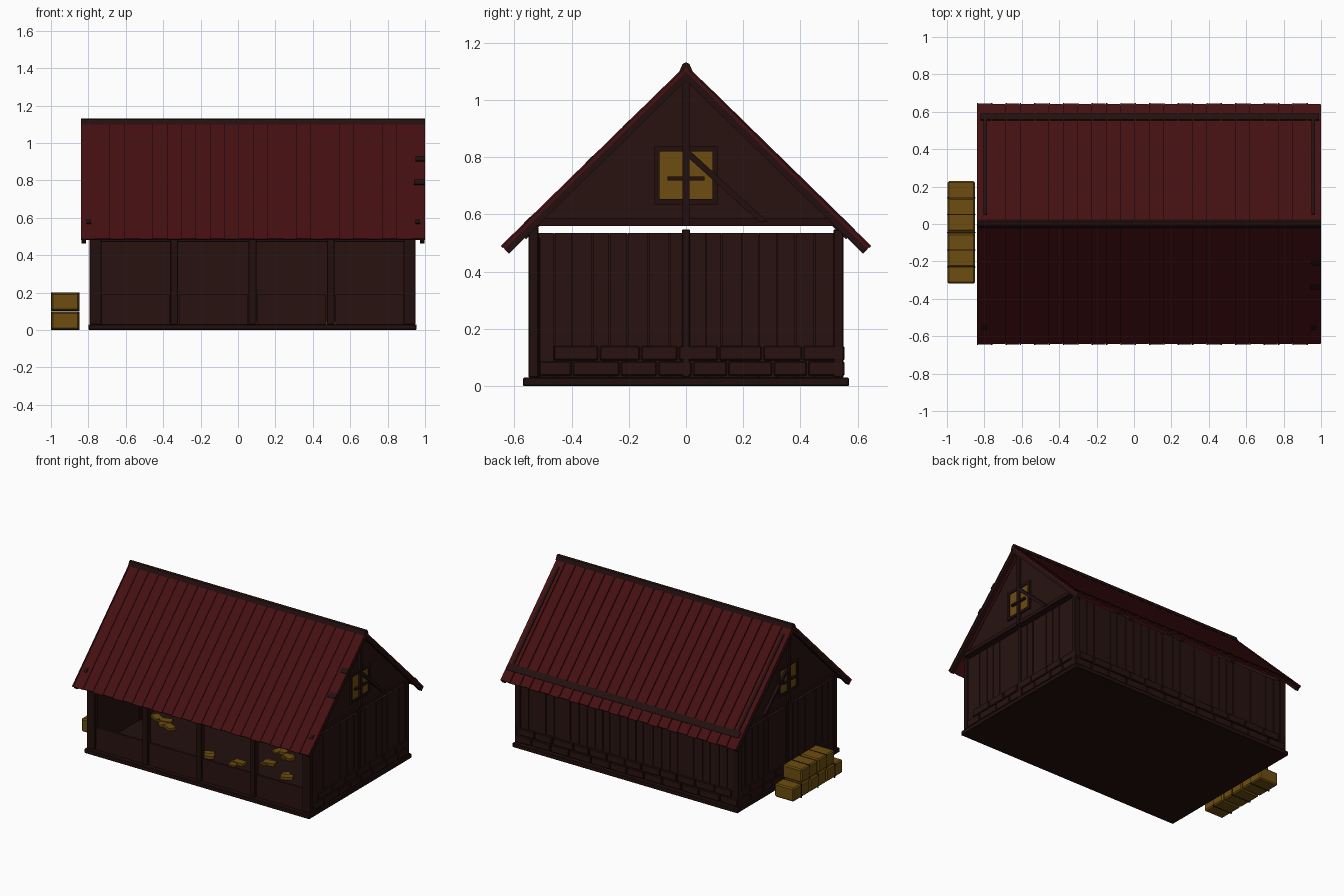
import bpy, bmesh, math, random
from mathutils import Matrix, Vector

random.seed(4)
cube = bpy.data.objects.get("Cube")
if cube:
    bpy.data.objects.remove(cube, do_unlink=True)


def material(name, rgb):
    m = bpy.data.materials.new(name)
    m.use_nodes = True
    m.diffuse_color = (*rgb, 1)
    m.node_tree.nodes["Principled BSDF"].inputs["Base Color"].default_value = (*rgb, 1)
    return m


RED = material("red_roof", (0.058, 0.005, 0.006))
WOOD = material("brown_wood", (0.02, 0.006, 0.005))
DARK = material("dark_wood", (0.016, 0.005, 0.0045))
HAY = material("hay_yellow", (0.15, 0.074, 0.005))


class Part:
    """Collects boxes and prisms into one named object."""

    def __init__(self, name, mat):
        self.name, self.mat, self.bm = name, mat, bmesh.new()

    def box(self, x, y, z, frame=Matrix()):
        size = Matrix.Diagonal((x[1] - x[0], y[1] - y[0], z[1] - z[0], 1))
        mid = Matrix.Translation((sum(x) / 2, sum(y) / 2, sum(z) / 2))
        bmesh.ops.create_cube(self.bm, size=1, matrix=frame @ mid @ size)
        return self

    def prism(self, profile, x0, x1):
        face = self.bm.faces.new([self.bm.verts.new((x0, *p)) for p in profile])
        ext = bmesh.ops.extrude_face_region(self.bm, geom=[face])
        bmesh.ops.translate(self.bm, vec=(x1 - x0, 0, 0),
                            verts=[v for v in ext["geom"] if isinstance(v, bmesh.types.BMVert)])
        return self

    def done(self, bevel=0):
        bmesh.ops.recalc_face_normals(self.bm, faces=self.bm.faces)
        mesh = bpy.data.meshes.new(self.name)
        self.bm.to_mesh(mesh)
        self.bm.free()
        mesh.materials.append(self.mat)
        ob = bpy.data.objects.new(self.name, mesh)
        bpy.context.collection.objects.link(ob)
        if bevel:
            mod = ob.modifiers.new("Bevel", "BEVEL")
            mod.width, mod.segments = bevel, 1
        return ob


MID, HALF = 0.0775, 0.8675           # centre and half length of the building
LEFT, RIGHT = MID - HALF, MID + HALF


def end(side, a, b):
    """x range at one end; a and b measure outwards from the wall face."""
    return tuple(sorted((MID + side * (HALF + a), MID + side * (HALF + b))))


def split(a, b, step, jitter=0.0):
    """Neighbouring ranges of about one step."""
    n = round((b - a) / step)
    cuts = [a + (b - a) * i / n for i in range(n + 1)]
    cuts[1:-1] = [c + random.uniform(-jitter, jitter) for c in cuts[1:-1]]
    return list(zip(cuts, cuts[1:]))


# Base slab
Part("base_slab", DARK).box((LEFT - 0.01, RIGHT + 0.01), (-0.57, 0.57), (0, 0.03)).done(0.004)

# Wall backing, boards and brick courses
for side, label in ((1, "left"), (-1, "right")):
    p = Part(label + "_wall_boards", WOOD).box(end(side, -0.03, -0.012), (-0.53, 0.53), (0.03, 0.533))
    for a, b in split(-0.52, 0.52, 0.065, 0.01):
        p.box(end(side, -0.014, random.uniform(-0.007, -0.002)), (a + 0.002, b - 0.002), (0.03, 0.535))
    p.done()
    p = Part(label + "_wall_bricks", WOOD)
    for row in (0, 1):
        for a, b in split(-0.515 + 0.05 * row, 0.555, 0.14, 0.02):
            p.box(end(side, -0.014, 0.004), (a + 0.003, b - 0.003), (0.036 + 0.054 * row, 0.086 + 0.054 * row))
    p.done(0.004)

p = Part("back_wall_boards", WOOD).box((LEFT + 0.01, RIGHT - 0.01), (0.515, 0.533), (0.03, 0.533))
for a, b in split(LEFT + 0.03, RIGHT - 0.03, 0.065, 0.01):
    p.box((a + 0.002, b - 0.002), (0.53, random.uniform(0.538, 0.543)), (0.03, 0.535))
p.done()
p = Part("back_wall_bricks", WOOD)
for row in (0, 1):
    for a, b in split(LEFT + 0.05 * row, RIGHT - 0.03 * row, 0.14, 0.02):
        p.box((a + 0.003, b - 0.003), (0.53, 0.554), (0.036 + 0.054 * row, 0.086 + 0.054 * row))
p.done(0.004)

# Open front: posts, low panels and top beam
p = Part("front_posts", DARK)
low = Part("front_low_panels", WOOD)
bays = split(LEFT + 0.03, RIGHT - 0.03, 0.42)
for i, x in enumerate([bays[0][0]] + [b for a, b in bays]):
    w = 0.03 if i in (0, len(bays)) else 0.021
    p.box((x - w, x + w), (-0.55, -0.51), (0.03, 0.52))
for a, b in bays:
    low.box((a + 0.025, b - 0.025), (-0.54, -0.525), (0.03, 0.19))
p.box((LEFT, RIGHT), (-0.545, -0.515), (0.47, 0.52)).done(0.003)
low.done()

# Corner, centre and back posts
p = Part("wall_posts", DARK)
for side in (-1, 1):
    for a, b, top in ((-0.55, -0.515, 0.555), (-0.014, 0.014, 0.547), (0.515, 0.55, 0.547)):
        p.box(end(side, -0.04, 0.004), (a, b), (0.03, top))
p.done(0.003)

# Gable ends with window, post, brace and sill beam
for side, label in ((1, "left"), (-1, "right")):
    g0, g1 = end(side, -0.03, 0)
    Part(label + "_gable", WOOD).prism([(-0.535, 0.56), (0.535, 0.56), (0, 1.085)], g0, g1).done()
    Part(label + "_window_pane", HAY).box(end(side, -0.034, 0.004), (-0.095, 0.095), (0.65, 0.825)).done()
    p = Part(label + "_window_frame", DARK)
    for s in (-1, 1):
        p.box(end(side, -0.038, 0.012), tuple(sorted((s * 0.092, s * 0.11))), (0.635, 0.838))
    for z in (0.635, 0.82):
        p.box(end(side, -0.038, 0.012), (-0.11, 0.11), (z, z + 0.018))
    p.box(end(side, 0, 0.02), (-0.065, 0.065), (0.718, 0.732)).done()
    p = Part(label + "_gable_timbers", DARK)
    p.box(end(side, -0.01, 0.018), (-0.012, 0.012), (0.56, 1.08))
    p.box(end(side, -0.01, 0.012), (-0.535, 0.535), (0.56, 0.585))
    x0, x1 = end(side, -0.005, 0.018)
    p.prism([(0, 0.835), (0.285, 0.575), (0.255, 0.575), (0, 0.805)], x0, x1)
    p.done()

# Roof slopes, built in a frame whose y runs down the slope and z points out
X0, X1, LENGTH = -0.84, 1.0, 0.90
ang = math.atan2(0.63, 0.645)
for s, label in ((-1, "front"), (1, "back")):
    down = Vector((0, s * math.cos(ang), -math.sin(ang)))
    out = Vector((0, s * math.sin(ang), math.cos(ang)))
    f = Matrix((Vector((1, 0, 0)), down, out)).transposed().to_4x4()
    f.translation = (0, 0, 1.115)
    p = Part(label + "_roof_sheets", RED).box((X0, X1), (0, LENGTH - 0.004), (-0.012, -0.004), f)
    for i, (a, b) in enumerate(split(X0, X1, 0.0767)):
        p.box((a + 0.002, b - 0.002), (0.005, LENGTH - 0.005 * (i % 2)), (-0.006, 0), f)
        p.box((a, a + 0.007), (0.005, LENGTH), (-0.006, 0.005), f)
    p.done()
    # Rafters and end boards below the sheets
    p = Part(label + "_rafters", DARK)
    for x in (X0 + 0.002, X1 - 0.027):
        p.box((x, x + 0.025), (0.0, LENGTH - 0.002), (-0.034, -0.01), f)
    for a, b in bays[1:]:
        p.box((a - 0.015, a + 0.015), (0.02, LENGTH - 0.08), (-0.04, -0.012), f)
    p.done()
    # Battens and small patches on top of the sheets
    p = Part(label + "_roof_trim", DARK)
    if s > 0:
        p.box((X0 + 0.02, X1 - 0.01), (0.775, 0.82), (-0.002, 0.006), f)
        for x in (X0 + 0.035, X1 - 0.05):
            p.box((x, x + 0.018), (0.07, 0.78), (-0.002, 0.006), f)
    else:
        for d, w in ((0.27, 0.05), (0.45, 0.06)):
            p.box((X1 - w, X1), (d, d + 0.035), (-0.002, 0.006), f)
        for x in (X0 + 0.03, X1 - 0.05):
            p.box((x, x + 0.024), (0.755, 0.785), (-0.002, 0.006), f)
    p.done()

# Ridge cap
Part("ridge_cap", DARK).prism([(-0.024, 1.098), (-0.012, 1.126), (0, 1.131), (0.012, 1.126),
                               (0.024, 1.098)], X0, X1).done()

# Stacked hay bales with straps
bales, straps = Part("hay_bales", HAY), Part("bale_straps", DARK)
for y, z in ((-0.23, 0), (-0.045, 0), (0.14, 0), (-0.14, 0.1), (0.05, 0.1)):
    bales.box((-0.998, -0.85), (y - 0.089, y + 0.089), (z + 0.003, z + 0.097))
    straps.box((-1.0, -0.848), (y - 0.003, y + 0.003), (z + 0.001, z + 0.099))
bales.done(0.008)
straps.done()

# Loose hay on the floor
p = Part("loose_hay", HAY)
for x, y in ((-0.6, 0.03), (-0.53, 0), (-0.66, 0.08), (-0.1, -0.2), (0.12, -0.2),
             (0.29, -0.08), (0.26, 0.09), (0.33, 0.06), (0.51, -0.19)):
    for k in range(2):
        f = Matrix.Translation((x + random.uniform(-0.03, 0.03), y + random.uniform(-0.03, 0.03), 0.03))
        f = f @ Matrix.Rotation(random.uniform(0, math.pi), 4, "Z")
        p.box((-0.04, 0.04), (-0.025, 0.025), (0, 0.012 + 0.006 * k), f)
p.done()
